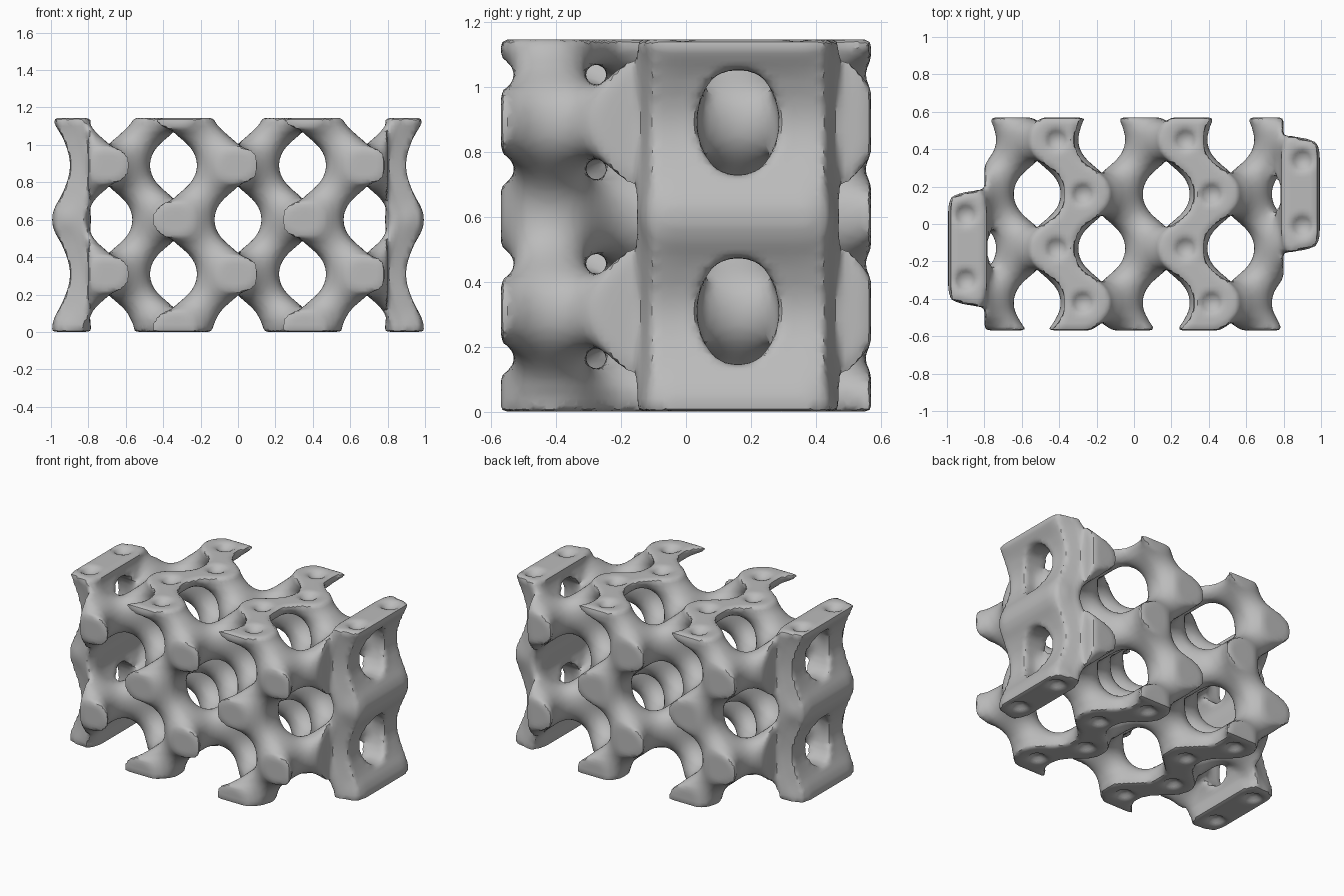
import bpy, bmesh, math
from mathutils import Vector

if "Cube" in bpy.data.objects:
    bpy.data.objects.remove(bpy.data.objects["Cube"])

STEP = 0.02
PX, PYZ = 0.69, 0.582            # lattice periods
HX, HY, Z0, Z1 = 1.0, 0.57, 0.0, 1.145
LEVEL, THIN, GAIN = 0.32, 0.17, 9.0

def axis(lo, hi):
    n = math.ceil((hi - lo) / STEP) + 3
    return [lo - 1.5 * STEP + i * STEP for i in range(n)]

XS, YS, ZS = axis(-HX, HX), axis(-HY, HY), axis(Z0, Z1)
NX, NY, NZ = len(XS), len(YS), len(ZS)

def phase(v, origin, period):
    a = 2 * math.pi * (v - origin) / period
    return math.sin(a), math.cos(a)

TX = [phase(v, 0.345, PX) for v in XS]
TY = [phase(v, 0.16, PYZ)[1] for v in YS]
TZ = [phase(v, 0.60, PYZ)[1] for v in ZS]

def smax(a, b, k=0.35):
    h = max(k - abs(a - b), 0) / k
    return max(a, b) + h * h * k * 0.25

RUNG_Z = (0.015, 0.6, 1.175)
HOLE_Z = (0.309, 0.891)

# Shallow dents in the top and bottom caps
DENTS = []
for k in range(-1, 1):
    for j in range(4):
        y = 0.45 - 0.29 * j
        x = 0.345 + 0.69 * k + (0.07 if j % 2 else -0.07)
        DENTS += [(x, y, Z1 + 0.035), (x, y, Z0 - 0.035)]
for s, yc in ((1, 0.16), (-1, -0.13)):
    for dy in (-0.17, 0.18):
        DENTS += [(s * 0.9, yc + dy, Z1 + 0.035), (s * 0.9, yc + dy, Z0 - 0.035)]

def end_plate(ax, dy, z, cz):
    """Ladder-like plate with two oval holes, closing each end."""
    f = -9.0
    for rz in RUNG_Z:
        d = math.sqrt((ax - 0.89) ** 2 + max(dy - 0.2, 0) ** 2 + ((z - rz) * 0.88) ** 2)
        f = max(f, GAIN * (0.1 - d))
    web = 0.085 - abs(ax - 0.85 - 0.04 * cz)
    for hz in HOLE_Z:
        web = min(web, 0.14 * (math.hypot(dy / 0.125, (z - hz) / 0.17) - 1))
    web = min(web, 0.27 - dy)
    return smax(f, GAIN * web)

def field(i, j, k):
    """Positive inside the lattice block."""
    x, y, z = XS[i], YS[j], ZS[k]
    ax = abs(x)
    (sx, cx), cu, sv = TX[i], TY[j], TZ[k]
    # struts slim down slightly toward the cut faces
    edge = min(HY - abs(y), z - Z0, Z1 - z)
    slim = 0.15 * min(max(1 - edge / 0.07, 0), 1)
    f = sx * cu + cx * sv - THIN * cu * cu * sv * sv - LEVEL - slim
    if ax > 0.6:
        dy = abs(y - (0.16 if x > 0 else -0.13))
        limit = max(0.8, 0.91 + 0.03 * sv - 2.5 * max(0, dy - 0.27))
        f = -smax(-f, -GAIN * (limit - ax))
        f = smax(f, end_plate(ax, dy, z, sv))
    f = -smax(-f, -GAIN * (HY - abs(y)), 0.2)
    f = min(f, GAIN * (z - Z0), GAIN * (Z1 - z), GAIN * (HX - ax))
    if z > Z1 - 0.08 or z < Z0 + 0.08:
        for a, b, c in DENTS:
            if abs(x - a) < 0.1 and abs(y - b) < 0.1 and abs(z - c) < 0.1:
                d = math.sqrt((x - a) ** 2 + (y - b) ** 2 + (z - c) ** 2)
                f = min(f, GAIN * (d - 0.07))
    return f

F = [field(i, j, k) for i in range(NX) for j in range(NY) for k in range(NZ)]
SI, SJ = NY * NZ, NZ
OFF = [(a, b, c) for a in (0, 1) for b in (0, 1) for c in (0, 1)]
IDX = [a * SI + b * SJ + c for a, b, c in OFF]
EDGES = [(p, q) for p in range(8) for q in range(p + 1, 8)
         if sum(abs(OFF[p][n] - OFF[q][n]) for n in range(3)) == 1]

# Skin the field: one vertex in each crossed cell, one quad for each crossed edge
bm = bmesh.new()
cell = {}
for i in range(NX - 1):
    for j in range(NY - 1):
        for k in range(NZ - 1):
            base = i * SI + j * SJ + k
            v = [F[base + o] for o in IDX]
            if (min(v) > 0) or (max(v) <= 0):
                continue
            acc, n = Vector(), 0
            for p, q in EDGES:
                if (v[p] > 0) != (v[q] > 0):
                    t = v[p] / (v[p] - v[q])
                    acc += Vector(OFF[p]).lerp(Vector(OFF[q]), t)
                    n += 1
            acc /= n
            cell[base] = bm.verts.new((XS[i] + acc.x * STEP, YS[j] + acc.y * STEP, ZS[k] + acc.z * STEP))

for i in range(1, NX - 1):
    for j in range(1, NY - 1):
        for k in range(1, NZ - 1):
            b = i * SI + j * SJ + k
            for s, u, w in ((SI, SJ, 1), (SJ, 1, SI), (1, SI, SJ)):
                a_in, b_in = F[b] > 0, F[b + s] > 0
                if a_in != b_in:
                    quad = [cell[b - u - w], cell[b - w], cell[b], cell[b - u]]
                    bm.faces.new(quad if a_in else quad[::-1])

# Keep only the connected block, dropping loose crumbs at the cut faces
seen, groups = set(), []
for start in bm.verts:
    if start in seen:
        continue
    seen.add(start)
    stack, group = [start], []
    while stack:
        v = stack.pop()
        group.append(v)
        for e in v.link_edges:
            o = e.other_vert(v)
            if o not in seen:
                seen.add(o)
                stack.append(o)
    groups.append(group)
crumbs = [v for g in groups if len(g) < 400 for v in g]
bmesh.ops.delete(bm, geom=crumbs, context='VERTS')

mesh = bpy.data.meshes.new("lattice_block")
bm.to_mesh(mesh)
bm.free()
block = bpy.data.objects.new("lattice_block", mesh)
bpy.context.collection.objects.link(block)

grey = bpy.data.materials.new("grey")
grey.diffuse_color = (0.5, 0.5, 0.5, 1)
grey.use_nodes = True
grey.node_tree.nodes["Principled BSDF"].inputs["Base Color"].default_value = grey.diffuse_color
mesh.materials.append(grey)

bpy.context.view_layer.objects.active = block
block.select_set(True)
bpy.ops.object.shade_smooth_by_angle(angle=math.radians(40))
